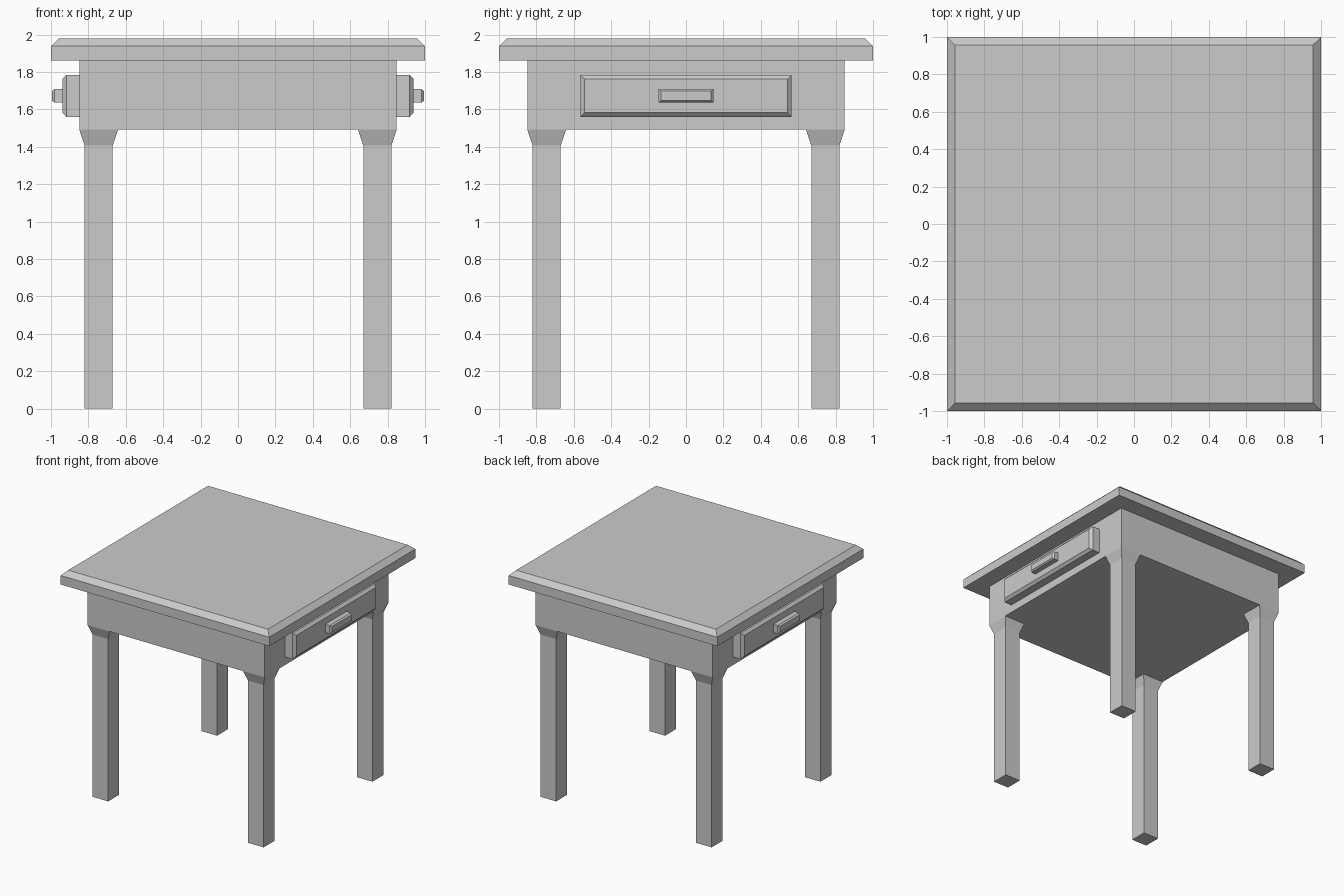
import bpy
import bmesh
from mathutils import Matrix, Vector

if "Cube" in bpy.data.objects:
    bpy.data.objects.remove(bpy.data.objects["Cube"])


def stack(name, rings, matrix=Matrix()):
    """Closed solid lofted through rectangles (half_a, half_b, height)."""
    bm = bmesh.new()
    loops = [[bm.verts.new((sx * a, sy * b, h))
              for sx, sy in ((-1, -1), (1, -1), (1, 1), (-1, 1))]
             for a, b, h in rings]
    bm.faces.new(loops[0][::-1])
    bm.faces.new(loops[-1])
    for low, high in zip(loops, loops[1:]):
        for i in range(4):
            j = (i + 1) % 4
            bm.faces.new((low[i], low[j], high[j], high[i]))
    bm.transform(matrix)
    bmesh.ops.recalc_face_normals(bm, faces=bm.faces)
    mesh = bpy.data.meshes.new(name)
    bm.to_mesh(mesh)
    bm.free()
    obj = bpy.data.objects.new(name, mesh)
    bpy.context.collection.objects.link(obj)
    return obj


# Table top with a chamfered upper edge
stack("table_top", [(1, 1, 1.86), (1, 1, 1.938), (0.957, 0.957, 1.979)])

# Box-shaped apron below the top
stack("apron", [(0.848, 0.848, 1.491), (0.848, 0.848, 1.86)])

# Four square legs, flaring out where they meet the apron
for side, sx in (("left", -1), ("right", 1)):
    for end, sy in (("front", -1), ("back", 1)):
        stack(f"{end}_{side}_leg",
              [(0.075, 0.075, 0), (0.075, 0.075, 1.406), (0.103, 0.103, 1.491)],
              Matrix.Translation((sx * 0.745, sy * 0.745, 0)))

# Drawer fronts and handles on both sides, lofted outwards along x
for side, sx in (("left", -1), ("right", 1)):
    outward = Matrix(((0, 0, sx, 0), (sx, 0, 0, 0), (0, 1, 0, 0), (0, 0, 0, 1)))
    lift = Matrix.Translation(Vector((0, 0, 1.672)))
    stack(f"{side}_drawer_front",
          [(0.565, 0.112, 0.848), (0.565, 0.112, 0.918), (0.543, 0.09, 0.939)],
          lift @ outward)
    stack(f"{side}_drawer_handle",
          [(0.146, 0.036, 0.939), (0.146, 0.036, 0.981), (0.134, 0.026, 0.994)],
          lift @ outward)
